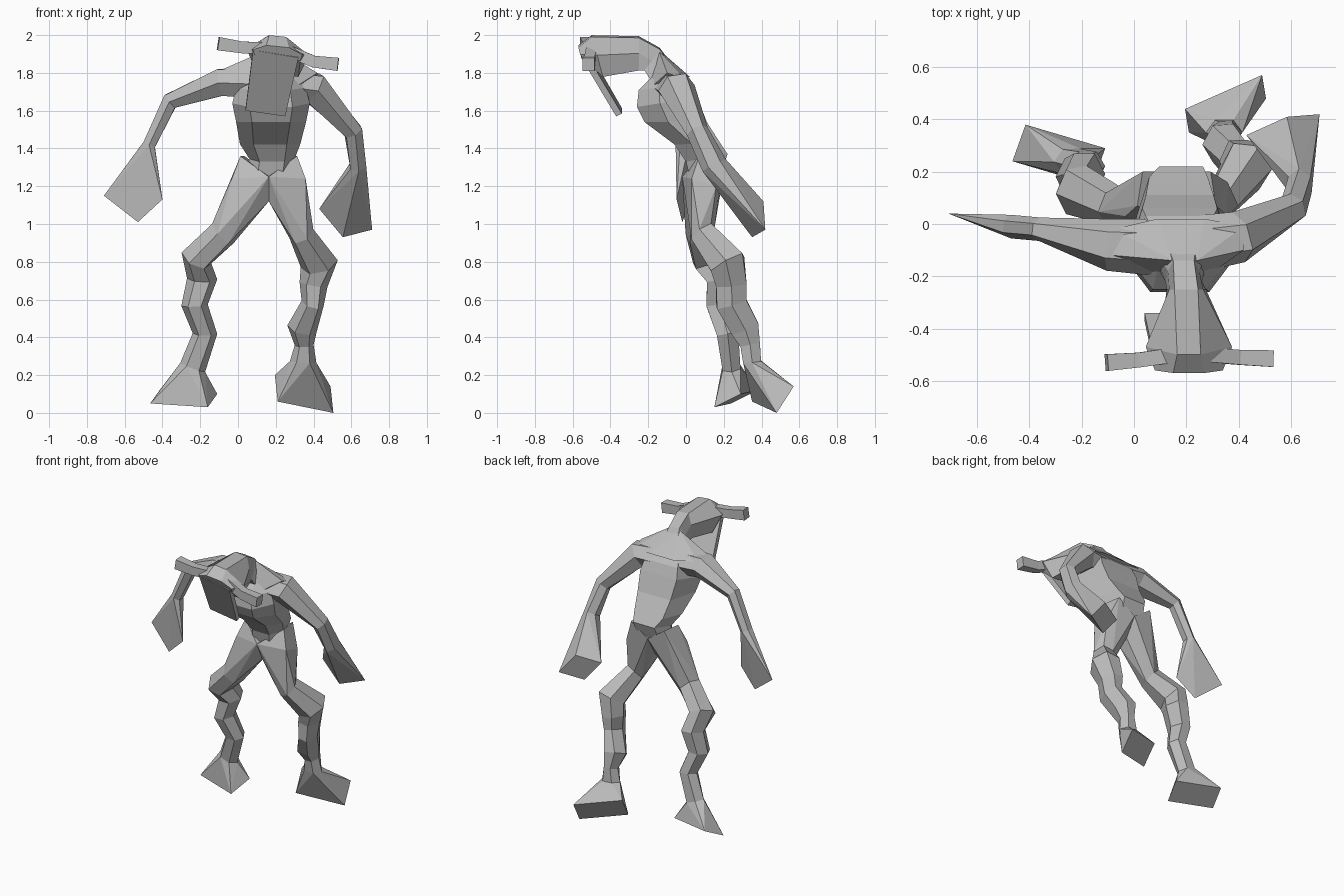
import bpy
import bmesh
import math
from mathutils import Vector

cube = bpy.data.objects.get("Cube")
if cube:
    bpy.data.objects.remove(cube, do_unlink=True)

grey = bpy.data.materials.new("plain_grey")
grey.use_nodes = True
grey.diffuse_color = (0.5, 0.5, 0.5, 1)
grey.node_tree.nodes["Principled BSDF"].inputs["Base Color"].default_value = (0.5, 0.5, 0.5, 1)


def finish(name, bm):
    bmesh.ops.recalc_face_normals(bm, faces=bm.faces)
    mesh = bpy.data.meshes.new(name)
    bm.to_mesh(mesh)
    bm.free()
    mesh.materials.append(grey)
    obj = bpy.data.objects.new(name, mesh)
    bpy.context.collection.objects.link(obj)


def loft(name, rings):
    """Skin a row of equal rings and close both ends."""
    bm = bmesh.new()
    rows = [[bm.verts.new(p) for p in ring] for ring in rings]
    count = len(rows[0])
    for a, b in zip(rows, rows[1:]):
        for i in range(count):
            j = (i + 1) % count
            bm.faces.new((a[i], a[j], b[j], b[i]))
    bm.faces.new(rows[0])
    bm.faces.new(rows[-1])
    finish(name, bm)


def hull(name, points):
    bm = bmesh.new()
    for p in points:
        bm.verts.new(p)
    bmesh.ops.convex_hull(bm, input=bm.verts)
    loose = [v for v in bm.verts if not v.link_faces]
    bmesh.ops.delete(bm, geom=loose, context='VERTS')
    bmesh.ops.dissolve_limit(bm, angle_limit=0.02, verts=bm.verts, edges=bm.edges)
    finish(name, bm)


def limb(name, stations, ref, sides=6):
    """Loft along stations (x, y, z, radius along ref, radius across)."""
    centres = [Vector(s[:3]) for s in stations]
    rings = []
    for i, s in enumerate(stations):
        t = (centres[min(i + 1, len(centres) - 1)] - centres[max(i - 1, 0)]).normalized()
        u = (ref - t * ref.dot(t)).normalized()
        v = t.cross(u)
        ring = []
        for k in range(sides):
            a = math.tau * k / sides + (math.pi / 4 if sides == 4 else 0)
            ring.append(centres[i] + u * s[3] * math.cos(a) + v * s[4] * 1.1 * math.sin(a))
        rings.append(ring)
    loft(name, rings)
    return rings[0], rings[-1]


def paw(name, wrist, a, b, c):
    """Flared block from a wrist or ankle ring to a parallelogram end."""
    a, b, c = Vector(a), Vector(b), Vector(c)
    hull(name, list(wrist) + [a, b, c, a + c - b])


X, Y = Vector((1, 0, 0)), Vector((0, 1, 0))


# Torso: front y, z, back y, z, side limits
def torso_ring(fy, fz, by, bz, x0, x1):
    c, h = (x0 + x1) / 2, (x1 - x0) / 2
    my, mz = fy * .62 + by * .38, fz * .62 + bz * .38
    return [(c - h * .55, fy, fz), (c + h * .55, fy, fz), (x1, my, mz),
            (c + h * .7, by, bz), (c - h * .7, by, bz), (x0, my, mz)]


loft("torso", [torso_ring(*r) for r in (
    (.03, 1.20, .16, 1.20, .04, .28),
    (.00, 1.33, .22, 1.37, .06, .30),
    (-.06, 1.42, .18, 1.43, .01, .33),
    (-.22, 1.54, .11, 1.54, -.01, .36),
    (-.26, 1.62, .06, 1.67, -.03, .38),
    (-.25, 1.71, .03, 1.74, -.01, .36),
    (-.15, 1.81, -.03, 1.80, .03, .32))])

# Sloping shoulders up to the neck
hull("shoulder_yoke", [
    (-.08, -.12, 1.82), (-.08, -.02, 1.80), (.42, -.10, 1.80), (.42, -.01, 1.77),
    (.15, -.14, 1.92), (.24, -.14, 1.91), (.07, -.20, 1.72), (.28, -.20, 1.71),
    (.09, .02, 1.78), (.27, .02, 1.78)])


# Neck and head: bottom, brow and crown as (y, z, half width)
def head_ring(cx, bottom, brow, crown):
    roll = .1
    right = [(cx + w, y, z - roll * w) for y, z, w in (bottom, brow, crown)]
    left = [(cx - w, y, z + roll * w) for y, z, w in (crown, brow, bottom)]
    return right + left


loft("neck_and_head", [head_ring(*r) for r in (
    (.18, (-.14, 1.70, .10), (-.08, 1.77, .11), (-.06, 1.82, .06)),
    (.19, (-.22, 1.82, .07), (-.18, 1.87, .06), (-.14, 1.93, .04)),
    (.20, (-.25, 1.82, .075), (-.25, 1.91, .065), (-.25, 1.99, .045)),
    (.21, (-.44, 1.79, .11), (-.47, 1.91, .165), (-.50, 1.995, .045)),
    (.21, (-.54, 1.88, .12), (-.56, 1.91, .13), (-.57, 1.94, .06)))])

# Hanging face plate
plate = [Vector(p) for p in ((.08, -.555, 1.92), (.32, -.555, 1.88),
                             (.25, -.37, 1.57), (.04, -.37, 1.60))]
hull("face_plate", plate + [p + Vector((0, .03, .015)) for p in plate])

# Horns
limb("right_horn", [(.16, -.50, 1.93, .04, .04), (.02, -.52, 1.935, .04, .04),
                    (-.105, -.53, 1.955, .045, .045)], Y, 4)
limb("left_horn", [(.28, -.50, 1.91, .04, .04), (.40, -.51, 1.86, .04, .04),
                   (.53, -.515, 1.845, .045, .045)], Y, 4)

# Arms and hands
wrist = limb("right_arm", [
    (.10, -.09, 1.74, .11, .08), (-.09, -.08, 1.75, .10, .075),
    (-.36, -.02, 1.65, .045, .045), (-.47, -.01, 1.42, .045, .035)], Y)[1]
paw("right_hand", wrist, (-.71, .04, 1.15), (-.53, -.02, 1.01), (-.40, -.05, 1.13))

wrist = limb("left_arm", [
    (.22, -.08, 1.73, .11, .08), (.40, -.05, 1.72, .10, .085),
    (.61, .06, 1.49, .06, .05), (.635, .15, 1.31, .07, .045)], Y)[1]
paw("left_hand", wrist, (.71, .42, .97), (.555, .35, .93), (.43, .34, 1.08))


# Thighs: broad at the hip, meeting at the crotch
def thigh(name, side, ring):
    points = [(.15, .07, 1.36), (.13, .20, 1.36), (.195, .03, 1.24), (.195, .16, 1.20),
              (.0, -.02, 1.25), (.0, .04, 1.12), (.0, .12, 1.14), (.0, .20, 1.27)]
    hull(name, [Vector((.163 + side * x, y, z)) for x, y, z in points] + list(ring))


# Legs and feet
top, ankle = limb("right_leg", [
    (-.08, .07, .95, .08, .07), (-.22, .13, .82, .085, .10), (-.19, .19, .71, .08, .085),
    (-.23, .18, .57, .07, .075), (-.175, .22, .42, .065, .06),
    (-.24, .24, .24, .07, .05)], X)
thigh("right_thigh", -1, top)
paw("right_foot", ankle, (-.465, .24, .05), (-.16, .15, .03), (-.11, .29, .10))

top, ankle = limb("left_leg", [
    (.335, .09, .95, .07, .07), (.43, .22, .79, .10, .10), (.40, .24, .68, .075, .085),
    (.395, .24, .58, .06, .085), (.34, .31, .45, .08, .08),
    (.35, .34, .36, .05, .055), (.345, .35, .27, .07, .05)], X)
thigh("left_thigh", 1, top)
paw("left_foot", ankle, (.21, .35, .06), (.505, .48, .00), (.49, .57, .14))
